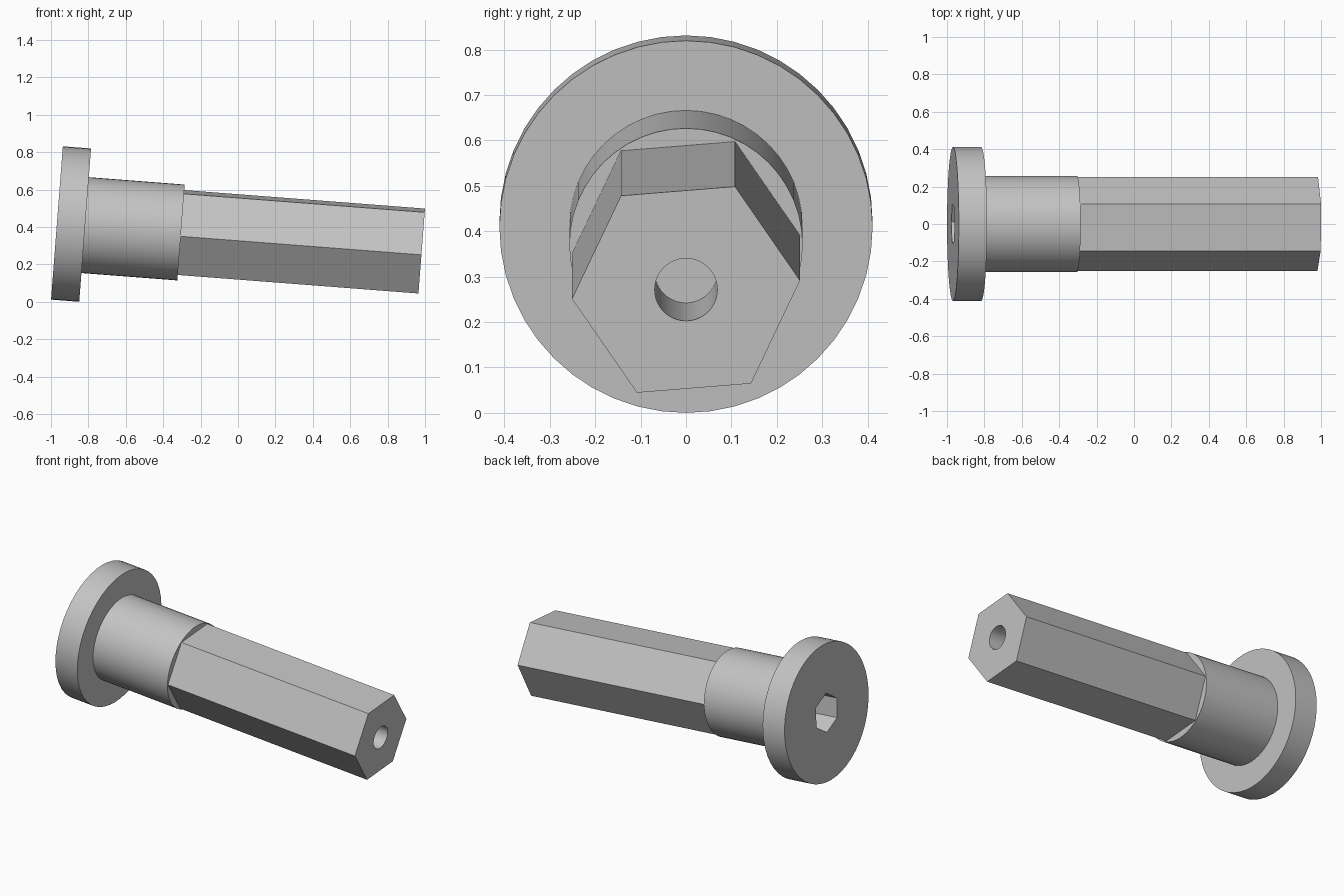
import bpy, bmesh
from math import cos, sin, tau, radians
from mathutils import Matrix

default_cube = bpy.data.objects.get("Cube")
if default_cube:
    bpy.data.objects.remove(default_cube, do_unlink=True)

# One grey metal for the whole pin
metal = bpy.data.materials.new("grey_metal")
metal.use_nodes = True
GREY = (0.55, 0.55, 0.55, 1)
metal.diffuse_color = GREY
metal.node_tree.nodes["Principled BSDF"].inputs["Base Color"].default_value = GREY

# The pin's axis runs along local x and dips gently towards +x
TILT = radians(4.4)
PLACE = Matrix.Translation((-0.968, 0, 0.4215)) @ Matrix.Rotation(TILT, 4, 'Y')
TURN = radians(4.6)

HEAD_END = 0.151
COLLAR_END = 0.665
TIP = 1.956


def prism(name, radius, start, end, sides, turn=0.0):
    """Closed prism along local x from start to end."""
    bm = bmesh.new()
    rings = []
    for x in (start, end):
        rings.append([bm.verts.new((x, radius * cos(turn + tau * i / sides),
                                    radius * sin(turn + tau * i / sides)))
                      for i in range(sides)])
    a, b = rings
    bm.faces.new(a)
    bm.faces.new(b)
    for i in range(sides):
        j = (i + 1) % sides
        bm.faces.new((a[i], a[j], b[j], b[i]))
    bmesh.ops.recalc_face_normals(bm, faces=bm.faces)
    mesh = bpy.data.meshes.new(name)
    bm.to_mesh(mesh)
    bm.free()
    mesh.materials.append(metal)
    obj = bpy.data.objects.new(name, mesh)
    obj.matrix_world = PLACE
    bpy.context.collection.objects.link(obj)
    return obj


def activate(obj):
    for other in bpy.context.selected_objects:
        other.select_set(False)
    obj.select_set(True)
    bpy.context.view_layer.objects.active = obj


def cut(obj, cutter):
    mod = obj.modifiers.new("cut", 'BOOLEAN')
    mod.operation = 'DIFFERENCE'
    mod.solver = 'EXACT'
    mod.object = cutter
    activate(obj)
    bpy.ops.object.modifier_apply(modifier=mod.name)


# Solid parts
head = prism("head", 0.411, 0, HEAD_END, 48)
collar = prism("collar", 0.257, HEAD_END, COLLAR_END, 48)
shaft = prism("hex_shaft", 0.252, COLLAR_END, TIP, 6, TURN)

# Hexagonal key socket in the head, running on into the collar
socket = prism("socket_cutter", 0.117, -0.1, 0.22, 6, TURN + tau / 12)
cut(head, socket)
cut(collar, socket)

# Round blind hole in the tip
bore = prism("bore_cutter", 0.069, TIP - 0.515, TIP + 0.1, 40)
cut(shaft, bore)

for cutter in (socket, bore):
    bpy.data.objects.remove(cutter, do_unlink=True)

# Smooth round walls, crisp edges
for part in (head, collar, shaft):
    activate(part)
    bpy.ops.object.shade_smooth_by_angle(angle=radians(30))
